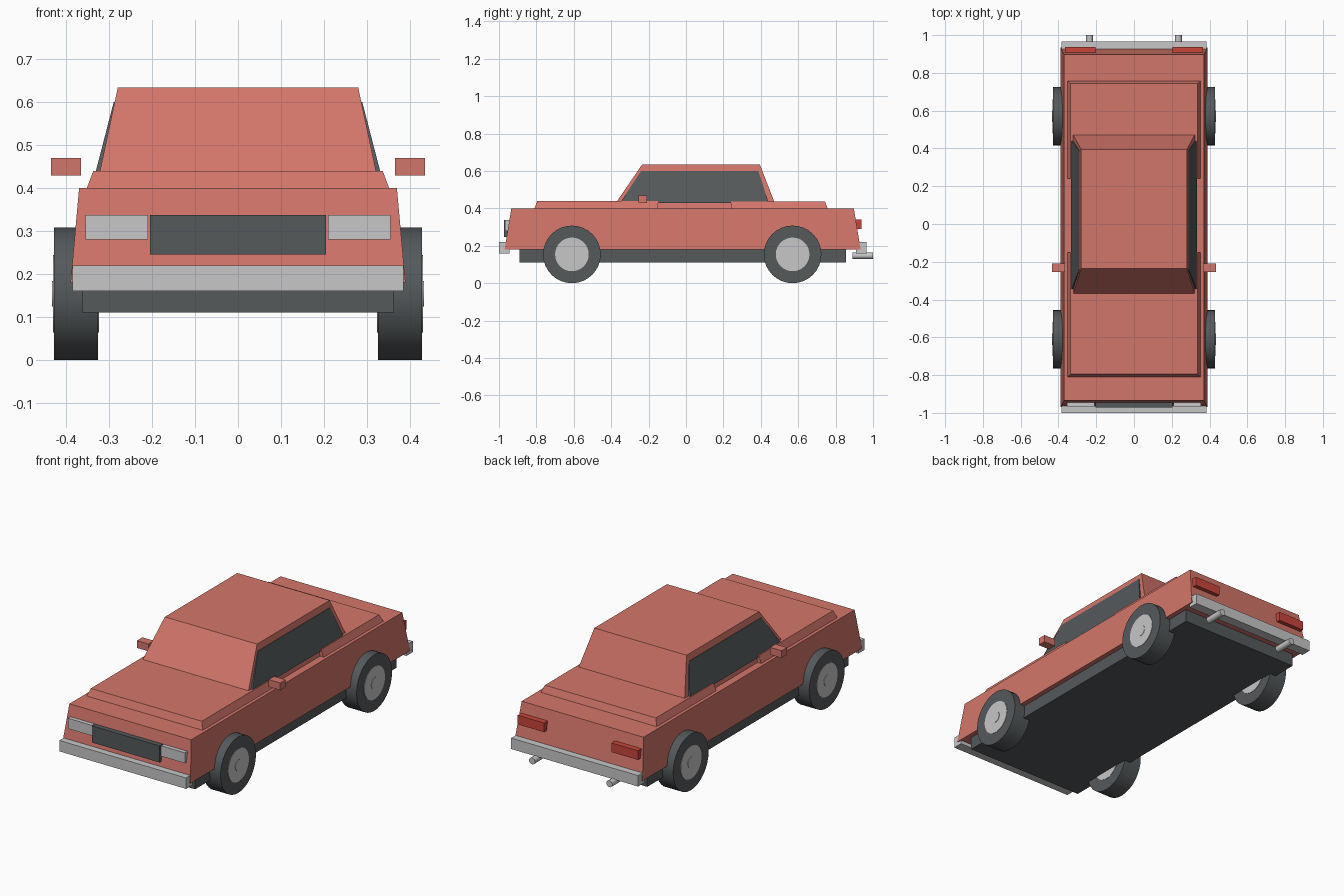
import bpy
import bmesh
from math import pi
from mathutils import Matrix

if "Cube" in bpy.data.objects:
    bpy.data.objects.remove(bpy.data.objects["Cube"])


def material(name, rgb):
    m = bpy.data.materials.new(name)
    m.use_nodes = True
    m.diffuse_color = (*rgb, 1)
    m.node_tree.nodes["Principled BSDF"].inputs["Base Color"].default_value = (*rgb, 1)
    return m


PAINT = material("coral paint", (0.65, 0.18, 0.145))
DARK = material("dark grey", (0.09, 0.10, 0.105))
SILVER = material("silver", (0.57, 0.57, 0.58))
LAMP = material("tail lamp red", (0.58, 0.06, 0.045))


def finish(name, bm, mat):
    bmesh.ops.recalc_face_normals(bm, faces=bm.faces)
    mesh = bpy.data.meshes.new(name)
    bm.to_mesh(mesh)
    bm.free()
    mesh.materials.append(mat)
    ob = bpy.data.objects.new(name, mesh)
    bpy.context.collection.objects.link(ob)
    return ob


def frustum(name, mat, low, high):
    """Tapered block; low and high are (x0, x1, y0, y1, z) rectangles."""
    bm = bmesh.new()
    rings = []
    for x0, x1, y0, y1, z in (low, high):
        rings.append([bm.verts.new((x, y, z))
                      for x, y in ((x0, y0), (x1, y0), (x1, y1), (x0, y1))])
    a, b = rings
    bm.faces.new(a)
    bm.faces.new(b)
    for i in range(4):
        j = (i + 1) % 4
        bm.faces.new((a[i], a[j], b[j], b[i]))
    return finish(name, bm, mat)


def box(name, mat, x0, x1, y0, y1, z0, z1):
    return frustum(name, mat, (x0, x1, y0, y1, z0), (x0, x1, y0, y1, z1))


def cylinder(name, mat, radius, length, centre, axis, sides=32):
    bm = bmesh.new()
    bmesh.ops.create_cone(bm, cap_ends=True, segments=sides,
                          radius1=radius, radius2=radius, depth=length)
    turn = Matrix.Rotation(pi / 2, 4, "Y" if axis == "X" else "X")
    bmesh.ops.transform(bm, matrix=Matrix.Translation(centre) @ turn, verts=bm.verts)
    for f in bm.faces:
        f.smooth = len(f.verts) == 4
    for e in bm.edges:
        e.smooth = all(f.smooth for f in e.link_faces)
    return finish(name, bm, mat)


# Body shell, raised hood and trunk lids, cabin
frustum("body", PAINT, (-.39, .39, -.97, .934, .18), (-.37, .37, -.934, .897, .40))
frustum("hood", PAINT, (-.352, .352, -.81, -.15, .40), (-.337, .337, -.795, -.15, .44))
frustum("trunk_lid", PAINT, (-.352, .352, .24, .757, .40), (-.337, .337, .24, .743, .438))
frustum("cabin", PAINT, (-.33, .33, -.395, .486, .40), (-.28, .28, -.235, .395, .634))
box("chassis", DARK, -.363, .363, -.89, .855, .11, .19)

# Bumpers and grille
box("front_bumper", SILVER, -.385, .385, -1, -.945, .16, .22)
box("rear_bumper", SILVER, -.385, .385, .91, .966, .16, .22)
box("grille", DARK, -.205, .205, -.972, -.93, .246, .337)

# Paired parts on both sides
for side, s in (("left", 1), ("right", -1)):
    def pair(name, mat, x0, x1, *rest):
        box(side + name, mat, *sorted((s * x0, s * x1)), *rest)

    pair("_headlight", SILVER, .21, .355, -.967, -.93, .28, .337)
    pair("_tail_light", LAMP, .205, .365, .89, .938, .29, .34)
    pair("_mirror", PAINT, .365, .435, -.255, -.208, .43, .47)

    low = (*sorted((s * .30, s * .334)), -.353, .443, .428)
    high = (*sorted((s * .27, s * .2895)), -.24, .386, .60)
    frustum(side + "_window", DARK, low, high)

    cylinder(side + "_exhaust", SILVER, .018, .11, (s * .235, .945, .147), "Y", 16)

    for end, y in (("front", -.61), ("rear", .57)):
        label = f"{end}_{side}"
        cylinder(label + "_tire", DARK, .154, .103, (s * .377, y, .154), "X")
        cylinder(label + "_hub", SILVER, .09, .107, (s * .377, y, .154), "X")
        cylinder(label + "_hub_cap", SILVER, .03, .112, (s * .377, y, .154), "X")
